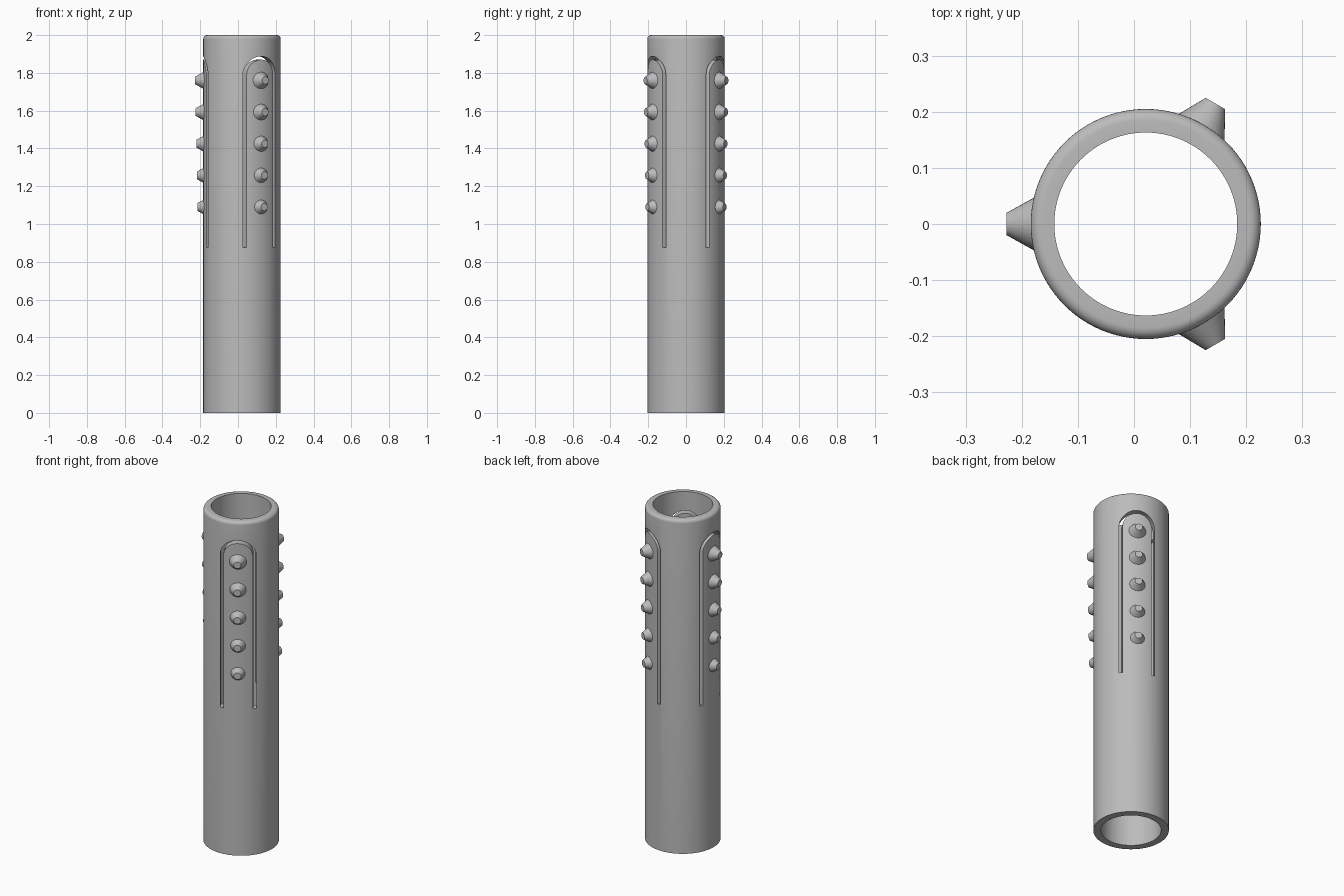
import bpy, bmesh, math
from mathutils import Matrix, Vector

if "Cube" in bpy.data.objects:
    bpy.data.objects.remove(bpy.data.objects["Cube"])

CX, R_OUT, R_IN, HEIGHT = 0.021, 0.205, 0.163, 2.0
SEGS = 96
ANGLES = [math.radians(a) for a in (60, 180, 300)]

grey = bpy.data.materials.new("plain grey")
grey.diffuse_color = (0.5, 0.5, 0.5, 1)
grey.use_nodes = True
grey.node_tree.nodes["Principled BSDF"].inputs["Base Color"].default_value = grey.diffuse_color


def make_object(name, bm):
    bmesh.ops.recalc_face_normals(bm, faces=bm.faces)
    mesh = bpy.data.meshes.new(name)
    bm.to_mesh(mesh)
    bm.free()
    mesh.materials.append(grey)
    obj = bpy.data.objects.new(name, mesh)
    bpy.context.collection.objects.link(obj)
    return obj


def activate(obj):
    bpy.ops.object.select_all(action='DESELECT')
    obj.select_set(True)
    bpy.context.view_layer.objects.active = obj


def outward(angle):
    """Local x points away from the tube axis at the given angle."""
    return Matrix.Translation((CX, 0, 0)) @ Matrix.Rotation(angle, 4, 'Z')


# Tube: revolved wall profile with a rounded outer top edge
fillet = 0.02
profile = [(R_IN, 0), (R_OUT, 0)]
for i in range(7):
    a = math.pi / 2 * i / 6
    profile.append((R_OUT - fillet + fillet * math.cos(a),
                    HEIGHT - fillet + fillet * math.sin(a)))
profile.append((R_IN, HEIGHT))
bm = bmesh.new()
rings = []
for s in range(SEGS):
    a = math.tau * s / SEGS
    rings.append([bm.verts.new((CX + r * math.cos(a), r * math.sin(a), z)) for r, z in profile])
n = len(profile)
for s in range(SEGS):
    p, q = rings[s], rings[(s + 1) % SEGS]
    for i in range(n):
        j = (i + 1) % n
        bm.faces.new((p[i], q[i], q[j], p[j]))
tube = make_object("tube", bm)

# Arched slots cut through the wall, leaving a flexible tongue in each
slot_mid, slot_half, spring, slot_bottom = 0.089, 0.009, 1.79, 0.875
for k, angle in enumerate(ANGLES):
    outline = []
    for radius, step in ((slot_mid + slot_half, 1), (slot_mid - slot_half, -1)):
        arc = [(radius * math.cos(math.pi * i / 24), spring + radius * math.sin(math.pi * i / 24))
               for i in range(25)]
        outline += ([(radius, slot_bottom)] + arc + [(-radius, slot_bottom)])[::step]
    bm = bmesh.new()
    face = bm.faces.new([bm.verts.new((0.1, y, z)) for y, z in outline])
    ext = bmesh.ops.extrude_face_region(bm, geom=[face])
    bmesh.ops.translate(bm, vec=Vector((0.2, 0, 0)),
                        verts=[v for v in ext["geom"] if isinstance(v, bmesh.types.BMVert)])
    bm.transform(outward(angle))
    cutter = make_object("slot_cutter", bm)
    cutter.hide_render = True
    activate(tube)
    mod = tube.modifiers.new("slot", 'BOOLEAN')
    mod.operation, mod.solver, mod.object = 'DIFFERENCE', 'EXACT', cutter
    bpy.ops.object.modifier_apply(modifier=mod.name)
    bpy.data.objects.remove(cutter)
activate(tube)
bpy.ops.object.shade_smooth_by_angle(angle=math.radians(30))

# Studs: a column of five blunt cones on each tongue, lower ones less proud
for k, angle in enumerate(ANGLES):
    bm = bmesh.new()
    for i in range(5):
        tip = 0.248 - 0.003 * i
        base = tip - 0.063
        place = (outward(angle) @ Matrix.Translation(((tip + base) / 2, 0, 1.76 - 0.1675 * i))
                 @ Matrix.Rotation(math.pi / 2, 4, 'Y'))
        bmesh.ops.create_cone(bm, cap_ends=True, segments=32, radius1=0.055, radius2=0.02,
                              depth=tip - base, matrix=place)
    studs = make_object(f"stud_column_{k + 1}", bm)
    activate(studs)
    bpy.ops.object.shade_smooth_by_angle(angle=math.radians(30))
